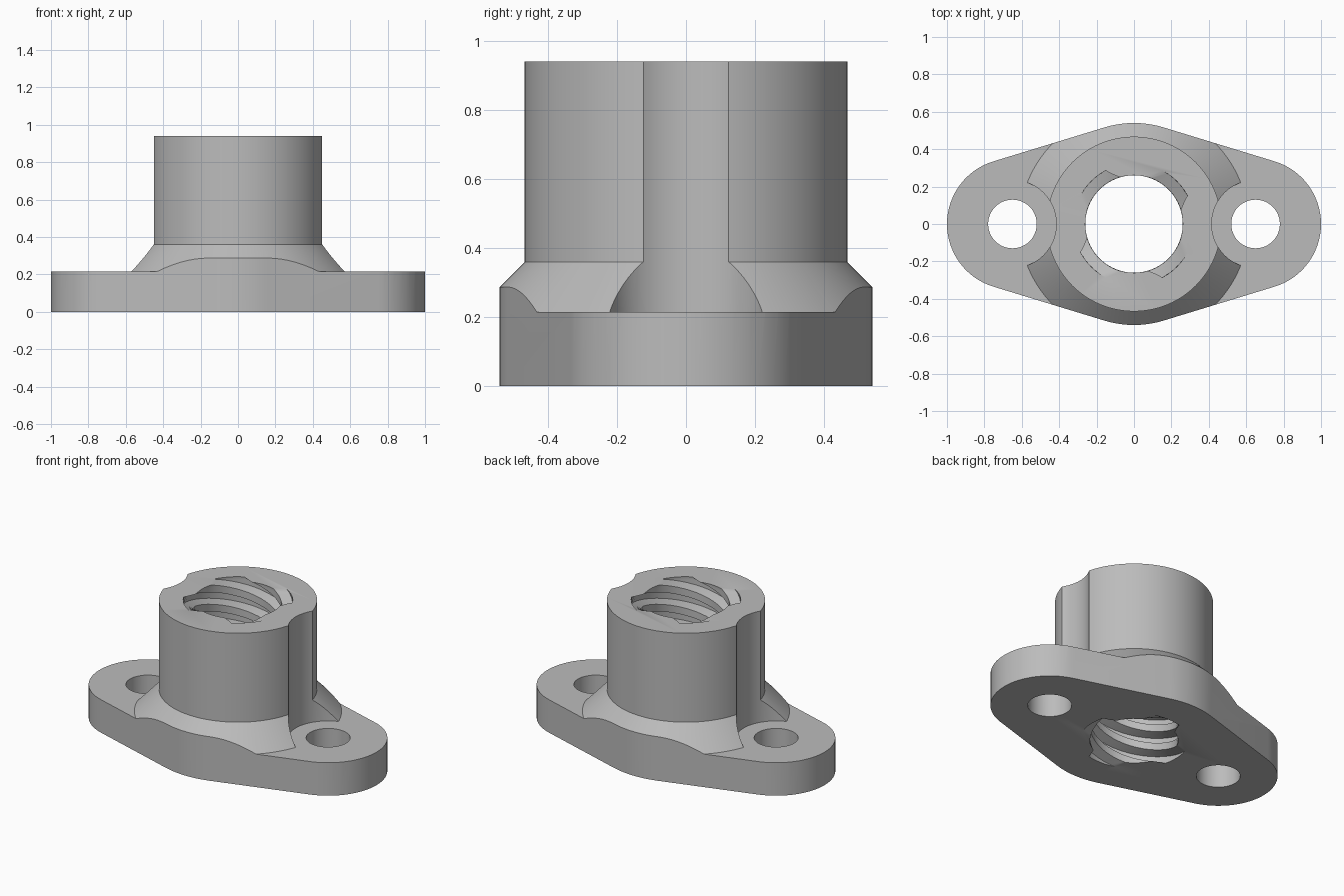
import bpy
import bmesh
from math import sin, cos, pi, asin, radians

cube = bpy.data.objects.get("Cube")
if cube:
    bpy.data.objects.remove(cube, do_unlink=True)

# Main sizes
PLATE_TOP, COLLAR_TOP, BOSS_TOP = 0.215, 0.36, 0.94
BOSS_R, COLLAR_R = 0.467, 0.612
MID_R, END_R, HOLE_X = 0.54, 0.35, 0.65
HOLE_R, CLEAR_R = 0.13, 0.235
BORE_R, ROOT_R, LEAD, STARTS = 0.262, 0.325, 0.5, 4

grey = bpy.data.materials.new("grey")
grey.use_nodes = True
grey.diffuse_color = (0.5, 0.5, 0.5, 1)
grey.node_tree.nodes["Principled BSDF"].inputs["Base Color"].default_value = (0.5, 0.5, 0.5, 1)


def loft(name, rings):
    """Closed solid through a stack of equal point rings, capped at both ends."""
    bm = bmesh.new()
    loops = [[bm.verts.new(p) for p in ring] for ring in rings]
    for a, b in zip(loops, loops[1:]):
        for i in range(len(a)):
            j = (i + 1) % len(a)
            bm.faces.new((a[i], a[j], b[j], b[i]))
    bm.faces.new(loops[0][::-1])
    bm.faces.new(loops[-1])
    bmesh.ops.recalc_face_normals(bm, faces=bm.faces)
    mesh = bpy.data.meshes.new(name)
    bm.to_mesh(mesh)
    bm.free()
    mesh.materials.append(grey)
    obj = bpy.data.objects.new(name, mesh)
    bpy.context.collection.objects.link(obj)
    return obj


def circle(x, r, z, n):
    return [(x + r * cos(2 * pi * i / n), r * sin(2 * pi * i / n), z) for i in range(n)]


def arc(cx, r, start, end, n):
    return [(cx + r * cos(start + (end - start) * i / n),
             r * sin(start + (end - start) * i / n)) for i in range(n + 1)]


def carve(body, cutter, operation):
    mod = body.modifiers.new(cutter.name, "BOOLEAN")
    mod.operation, mod.object, mod.solver = operation, cutter, "EXACT"
    bpy.context.view_layer.objects.active = body
    bpy.ops.object.modifier_apply(modifier=mod.name)
    bpy.data.objects.remove(cutter, do_unlink=True)


# Flange outline: two end arcs and two middle arcs joined by tangent lines
t = pi / 2 - asin((MID_R - END_R) / HOLE_X)
outline = (arc(HOLE_X, END_R, -t, t, 32) + arc(0, MID_R, t, pi - t, 14)
           + arc(-HOLE_X, END_R, pi - t, pi + t, 32) + arc(0, MID_R, pi + t, 2 * pi - t, 14))
body = loft("flanged_nut", [[(x, y, z) for x, y in outline] for z in (0, 1.1)])

# Turned shape: plate, conical collar and boss
profile = [(1.3, -0.1), (1.3, PLATE_TOP), (COLLAR_R, PLATE_TOP),
           (BOSS_R, COLLAR_TOP), (BOSS_R, BOSS_TOP)]
carve(body, loft("turned_shape", [circle(0, r, z, 128) for r, z in profile]), "INTERSECT")

# Screw holes and the clearance above them
for x in (-HOLE_X, HOLE_X):
    carve(body, loft("clearance", [circle(x, CLEAR_R, z, 64) for z in (PLATE_TOP, 1.2)]), "DIFFERENCE")
    carve(body, loft("screw_hole", [circle(x, HOLE_R, z, 48) for z in (-0.1, 0.5)]), "DIFFERENCE")

# Four-start trapezoidal thread: one cross-section twisted along the bore
section = []
for s in range(STARTS):
    centre = radians(45) + s * 2 * pi / STARTS
    for r, start, end, n in ((ROOT_R, -17, 17, 6), (BORE_R, 28, 62, 6)):
        section += [(r, centre + radians(start + (end - start) * i / n)) for i in range(n + 1)]
rings = []
for k in range(97):
    z = -0.05 + k * 1.06 / 96
    turn = 2 * pi * (z - BOSS_TOP) / LEAD
    rings.append([(r * cos(a + turn), r * sin(a + turn), z) for r, a in section])
carve(body, loft("threaded_bore", rings), "DIFFERENCE")

# Smooth curved walls, keep the machined edges sharp
bpy.ops.object.select_all(action="DESELECT")
body.select_set(True)
bpy.context.view_layer.objects.active = body
bpy.ops.object.shade_smooth_by_angle(angle=radians(25))
